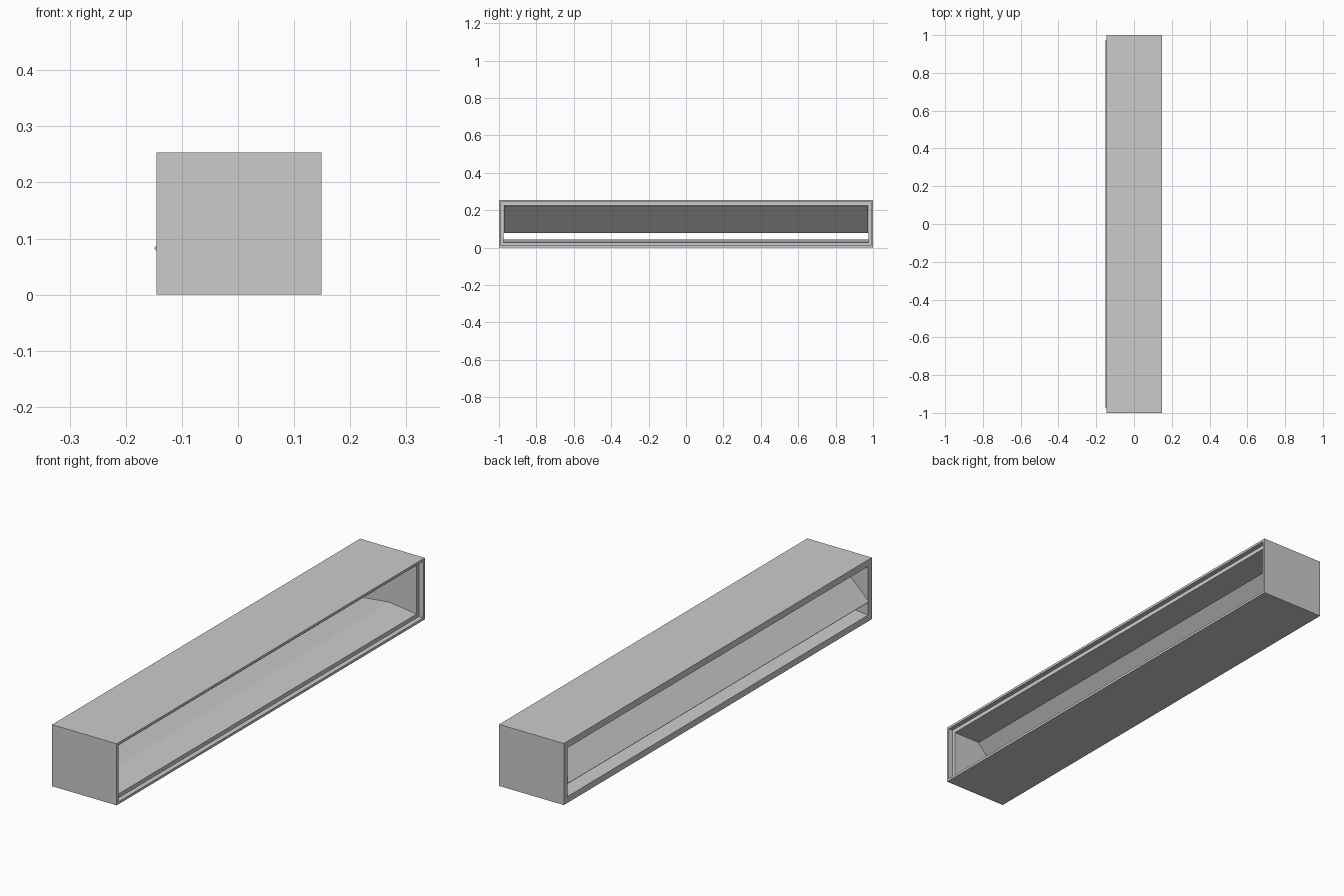
import bpy, bmesh
from mathutils import Vector

if "Cube" in bpy.data.objects:
    bpy.data.objects.remove(bpy.data.objects["Cube"])


def mesh_object(name, loops, cyclic):
    """Bridge equal-sized vertex loops; cap the ends unless cyclic."""
    bm = bmesh.new()
    rings = [[bm.verts.new(p) for p in loop] for loop in loops]
    n = len(rings[0])
    pairs = list(zip(rings, rings[1:]))
    if cyclic:
        pairs.append((rings[-1], rings[0]))
    else:
        bm.faces.new(rings[0])
        bm.faces.new(rings[-1])
    for a, b in pairs:
        for i in range(n):
            j = (i + 1) % n
            bm.faces.new((a[i], a[j], b[j], b[i]))
    bmesh.ops.recalc_face_normals(bm, faces=bm.faces)
    me = bpy.data.meshes.new(name)
    bm.to_mesh(me)
    bm.free()
    ob = bpy.data.objects.new(name, me)
    bpy.context.collection.objects.link(ob)
    return ob


def rect(x, y, lo, hi):
    return [(x, -y, lo), (x, y, lo), (x, y, hi), (x, -y, hi)]


# Housing: open tube with a stepped rim on the right and a low ridge in the floor
mesh_object("housing", [rect(*s) for s in (
    (-0.145, 1.0, 0.0, 0.253),
    (0.149, 1.0, 0.0, 0.253),
    (0.149, 0.99, 0.010, 0.243),
    (0.129, 0.99, 0.010, 0.243),
    (0.129, 0.975, 0.026, 0.226),
    (0.005, 0.975, 0.042, 0.226),
    (-0.145, 0.975, 0.026, 0.226),
)], True)

# Flap: thin slanted plate from the ceiling middle down to the left opening
top, tip = Vector((0.004, 0, 0.226)), Vector((-0.147, 0, 0.080))
d = (tip - top).normalized()
side = Vector((-d.z, 0, d.x)) * 0.004
section = [top + side, tip + side, tip - side, top - side]
mesh_object("slanted_flap", [[(p.x, y, p.z) for p in section]
                             for y in (-0.974, 0.974)], False)
